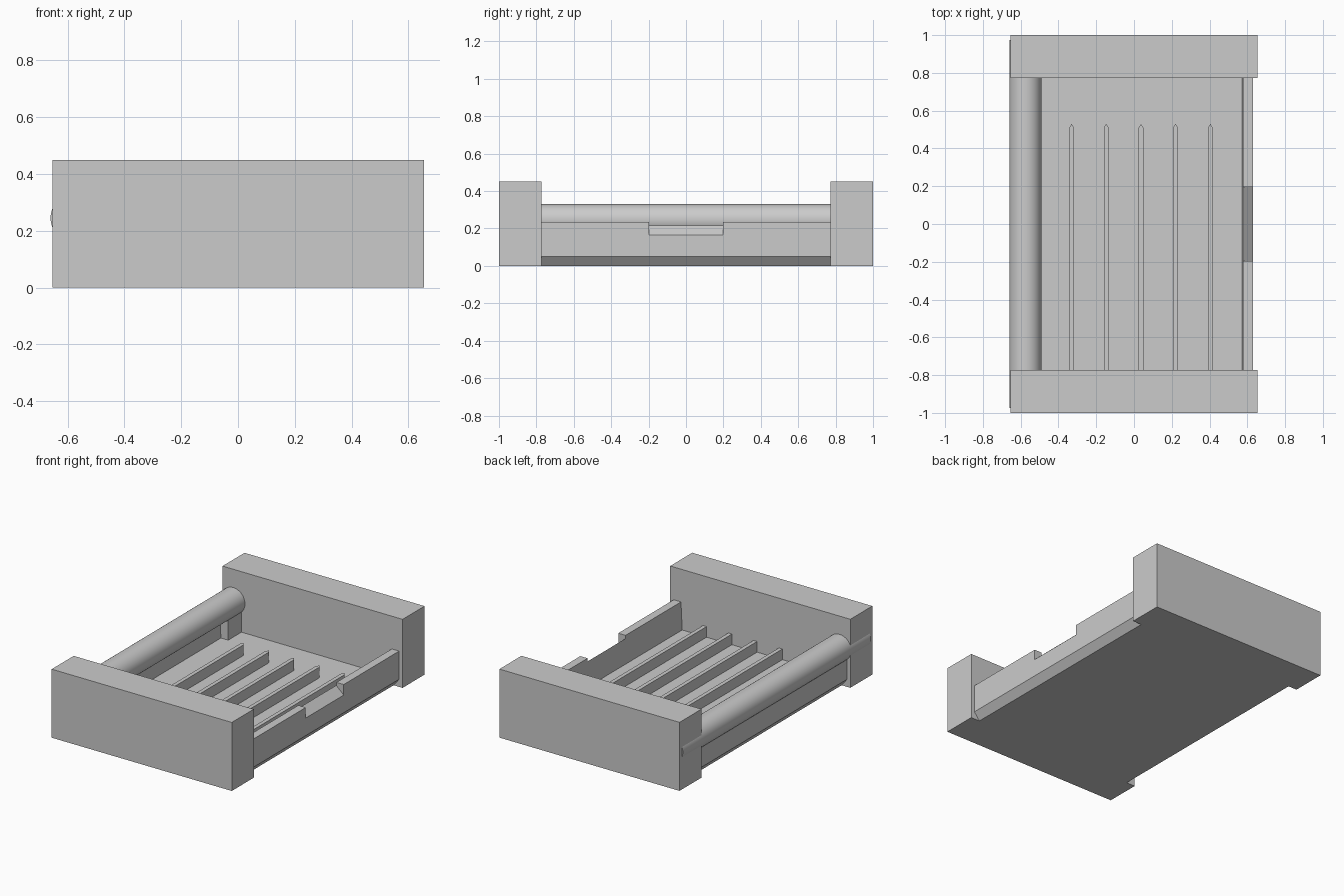
import bpy
import bmesh
import math
from mathutils import Vector

cube = bpy.data.objects.get("Cube")
if cube:
    bpy.data.objects.remove(cube, do_unlink=True)

grey = bpy.data.materials.new("plain grey")
grey.use_nodes = True
grey.diffuse_color = (0.6, 0.6, 0.6, 1)
grey.node_tree.nodes["Principled BSDF"].inputs["Base Color"].default_value = (0.6, 0.6, 0.6, 1)


def extrude(name, outline, offset):
    """Solid made by sweeping a planar outline along an offset vector."""
    bm = bmesh.new()
    face = bm.faces.new([bm.verts.new(p) for p in outline])
    swept = bmesh.ops.extrude_face_region(bm, geom=[face], use_keep_orig=True)
    verts = [g for g in swept["geom"] if isinstance(g, bmesh.types.BMVert)]
    bmesh.ops.translate(bm, verts=verts, vec=Vector(offset))
    bmesh.ops.recalc_face_normals(bm, faces=bm.faces)
    mesh = bpy.data.meshes.new(name)
    bm.to_mesh(mesh)
    bm.free()
    mesh.materials.append(grey)
    obj = bpy.data.objects.new(name, mesh)
    bpy.context.collection.objects.link(obj)
    return obj


def along_y(name, profile, y0, y1):
    return extrude(name, [(x, y0, z) for x, z in profile], (0, y1 - y0, 0))


def box(name, x0, x1, y0, y1, z0, z1):
    return along_y(name, [(x0, z0), (x1, z0), (x1, z1), (x0, z1)], y0, y1)


INNER = 0.772   # inner face of the end blocks
FLOOR = 0.053   # top of the tray floor

# Tray: floor with two side walls and chamfered lower edges
half = [(0.59, 0), (0.63, 0.05), (0.63, 0.235), (0.577, 0.235), (0.568, FLOOR)]
tray = along_y("tray", half + [(-x, z) for x, z in reversed(half)], -INNER, INNER)

# Sloping notch in the wall opposite the roller
notch = along_y("notch_cutter", [(0.66, 0.138), (0.66, 0.3), (0.55, 0.3), (0.55, 0.239)], -0.197, 0.197)
notch.hide_render = True
notch.hide_viewport = True
cut = tray.modifiers.new("notch", "BOOLEAN")
cut.operation = "DIFFERENCE"
cut.solver = "EXACT"
cut.object = notch

# End blocks and roller supports
for label, s in (("front", -1), ("back", 1)):
    box(label + "_block", -0.653, 0.655, s * INNER, s, 0, 0.45)
    box(label + "_roller_support", -0.6, -0.515, s * 0.634, s * INNER, FLOOR - 0.01, 0.2)

# Floor ribs with pointed back ends
for i, x in enumerate((-0.33, -0.147, 0.037, 0.22, 0.404)):
    w = 0.013
    plan = [(x - w, -INNER), (x + w, -INNER), (x + w, 0.51), (x, 0.53), (x - w, 0.51)]
    extrude("rib_%d" % (i + 1), [(px, py, FLOOR - 0.01) for px, py in plan], (0, 0, 0.08))

# Roller running through both end blocks
bpy.ops.mesh.primitive_cylinder_add(vertices=64, radius=0.085, depth=1.95,
                                    location=(-0.575, 0, 0.245),
                                    rotation=(math.pi / 2, 0, 0))
roller = bpy.context.object
roller.name = "roller"
roller.data.materials.append(grey)
bpy.ops.object.shade_smooth_by_angle()
